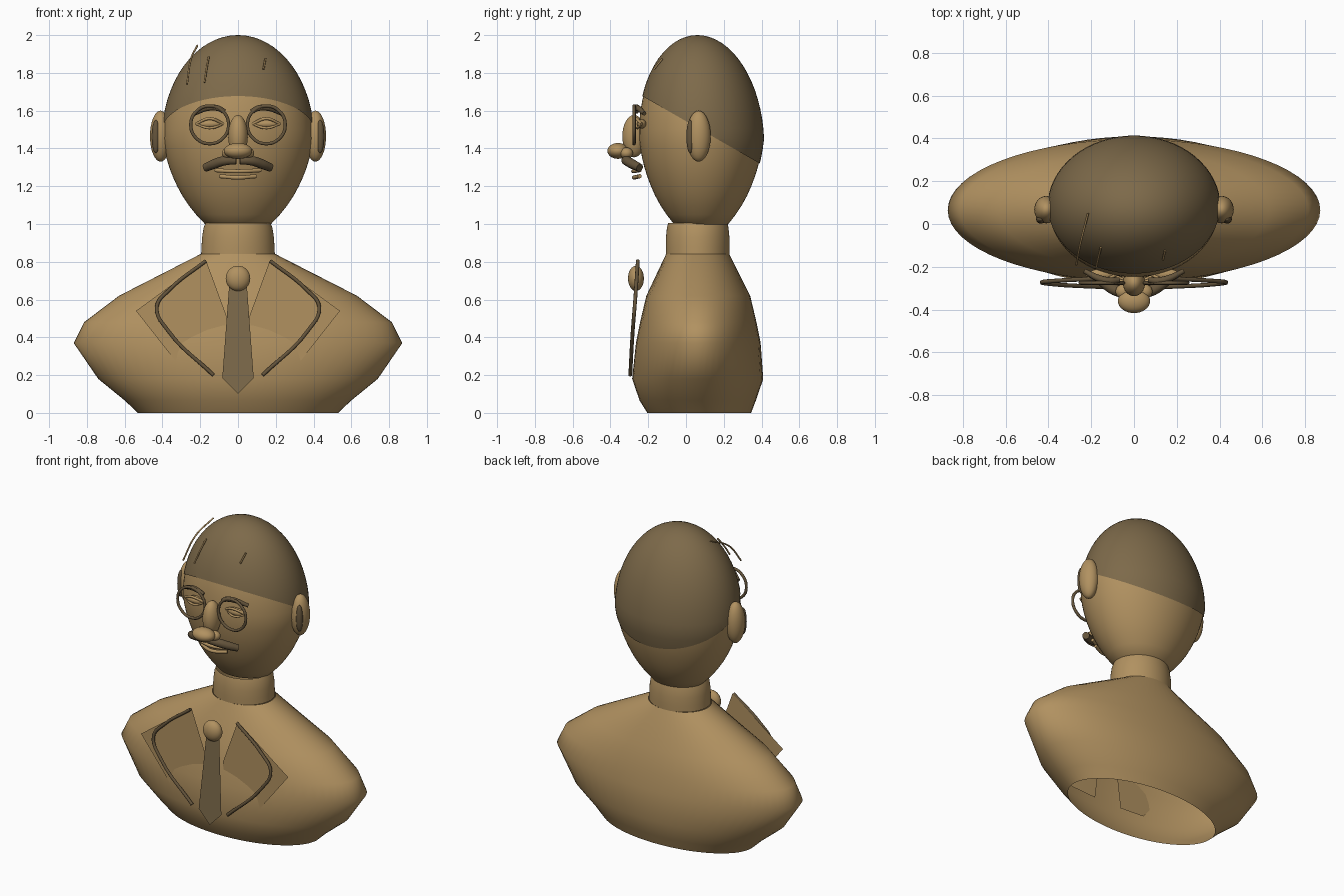
import bpy, bmesh, math
from mathutils import Vector

if "Cube" in bpy.data.objects:
    bpy.data.objects.remove(bpy.data.objects["Cube"])


def material(name, color):
    m = bpy.data.materials.new(name)
    m.diffuse_color = (*color, 1)
    m.use_nodes = True
    m.node_tree.nodes["Principled BSDF"].inputs["Base Color"].default_value = m.diffuse_color
    return m


BRONZE = material("bronze", (0.44, 0.285, 0.118))
BROWN = material("dull_brown", (0.205, 0.143, 0.068))
DARK = material("dark_brown", (0.13, 0.09, 0.045))


def finish(name, bm, mat, smooth=True):
    me = bpy.data.meshes.new(name)
    bm.to_mesh(me)
    bm.free()
    me.materials.append(mat)
    for p in me.polygons:
        p.use_smooth = smooth
    ob = bpy.data.objects.new(name, me)
    bpy.context.collection.objects.link(ob)
    return ob


def loft(name, rings, mat, segs=64, cut=None):
    """Stack of elliptical rings (z, centre y, radius x, radius y), open at the ends."""
    bm = bmesh.new()
    loops = []
    for z, cy, rx, ry in rings:
        loops.append([bm.verts.new((rx * math.cos(a), cy + ry * math.sin(a), z))
                      for a in (2 * math.pi * i / segs for i in range(segs))])
    for a, b in zip(loops, loops[1:]):
        for i in range(segs):
            j = (i + 1) % segs
            bm.faces.new((a[i], a[j], b[j], b[i]))
    bmesh.ops.remove_doubles(bm, verts=bm.verts, dist=1e-5)
    if cut:
        bmesh.ops.bisect_plane(bm, geom=bm.verts[:] + bm.edges[:] + bm.faces[:],
                               plane_co=cut[0], plane_no=cut[1], clear_inner=True)
    return finish(name, bm, mat)


def ball(name, loc, radii, mat):
    bm = bmesh.new()
    bmesh.ops.create_uvsphere(bm, u_segments=32, v_segments=16, radius=1)
    for v in bm.verts:
        v.co = Vector(loc) + Vector(c * r for c, r in zip(v.co, radii))
    return finish(name, bm, mat)


def tube(name, points, radius, mat, closed=False, steps=6, taper=None):
    """Round tube along a smooth path, turned into a mesh."""
    cu = bpy.data.curves.new(name, 'CURVE')
    cu.dimensions = '3D'
    cu.bevel_depth = radius
    cu.bevel_resolution = 3
    cu.use_fill_caps = True
    cu.resolution_u = steps
    sp = cu.splines.new('BEZIER')
    sp.bezier_points.add(len(points) - 1)
    for i, (bp, p) in enumerate(zip(sp.bezier_points, points)):
        bp.co = p
        bp.handle_left_type = bp.handle_right_type = 'AUTO'
        bp.radius = taper[i] if taper else 1
    sp.use_cyclic_u = closed
    tmp = bpy.data.objects.new(name, cu)
    bpy.context.collection.objects.link(tmp)
    bpy.context.view_layer.update()
    bm = bmesh.new()
    bm.from_mesh(bpy.data.meshes.new_from_object(tmp))
    bpy.data.objects.remove(tmp)
    bpy.data.curves.remove(cu)
    return finish(name, bm, mat)


def plate(name, points, mat):
    bm = bmesh.new()
    bm.faces.new([bm.verts.new(p) for p in points])
    return finish(name, bm, mat, False)


# Shoulders and chest, open underneath
loft("torso", [(0, .07, .53, .275), (.066, .062, .60, .308), (.18, .062, .74, .347),
               (.37, .065, .87, .33), (.48, .065, .815, .308), (.62, .065, .63, .275),
               (.84, .062, .2, .168)], BRONZE)

# Neck
loft("neck", [(.84, .062, .195, .168), (.88, .062, .193, .169), (.93, .062, .190, .168),
              (.98, .062, .182, .163), (1.005, .062, .172, .157)], BRONZE)

# Egg-shaped head and the hair cap that follows it
CY, CZ = .08, 1.45


def head_rings(grow):
    low = [(.96, .0), (.97, .10), (1.0, .175), (1.05, .222), (1.1, .262), (1.15, .295),
           (1.2, .322), (1.25, .345), (1.3, .364), (1.35, .379), (1.4, .39)]
    high = [(CZ + .542 * math.sin(t), .398 * math.cos(t))
            for t in (math.pi / 2 * i / 16 for i in range(17))]
    return [(CZ + (z - CZ) * grow, CY - .02 * max(0, z - CZ) / .55,
             r * grow, r * grow * .825) for z, r in low + high]


loft("head", head_rings(1.0), BRONZE)
loft("hair_cap", head_rings(1.015), BROWN, cut=((0, -.245, 1.685), (0, .574, 1)))

# Loose hairs
tube("hair_strand_long", [(-.27, -.19, 1.74), (-.25, -.09, 1.87), (-.215, .05, 1.945)], .005, BRONZE)
tube("hair_strand_middle", [(-.177, -.205, 1.75), (-.167, -.16, 1.82), (-.155, -.11, 1.885)], .005, BRONZE)
tube("hair_strand_short", [(.135, -.17, 1.82), (.145, -.125, 1.875)], .005, BRONZE)

# Nose
ball("nose_bridge", (0, -.275, 1.465), (.052, .062, .112), BRONZE)
ball("nose_tip", (0, -.36, 1.387), (.075, .056, .042), BRONZE)

# Lips
tube("upper_lip", [(-.12, -.245, 1.285), (-.04, -.275, 1.28), (.04, -.275, 1.28), (.12, -.245, 1.285)],
     .011, BRONZE)
tube("lower_lip", [(-.095, -.245, 1.253), (0, -.275, 1.246), (.095, -.245, 1.253)], .011, BRONZE)

# Paired parts
for side, s in (("left", -1), ("right", 1)):
    ball(side + "_ear", (s * .41, .067, 1.465), (.056, .064, .135), BRONZE)
    ball(side + "_ear_hollow", (s * .435, .022, 1.463), (.022, .02, .088), DARK)
    ball(side + "_nostril", (s * .05, -.315, 1.375), (.036, .034, .03), BRONZE)

    # Eye with upper and lower lids
    ex, ez = s * .15, 1.53
    ball(side + "_eye", (ex, -.235, ez), (.062, .026, .024), BRONZE)
    tube(side + "_upper_lid", [(ex - .072, -.235, ez), (ex, -.262, ez + .028), (ex + .072, -.235, ez)],
         .008, BRONZE)
    tube(side + "_lower_lid", [(ex - .072, -.235, ez), (ex, -.258, ez - .022), (ex + .072, -.235, ez)],
         .007, BRONZE)
    tube(side + "_eyebrow", [(s * .07, -.262, 1.595), (s * .11, -.265, 1.614),
                             (s * .16, -.255, 1.614), (s * .23, -.22, 1.585)],
         .016, DARK, taper=(.8, 1, 1, .7))

    # Round spectacle rim
    tube(side + "_spectacle_rim",
         [(ex + .1 * math.cos(a), -.275, ez - .005 + .1 * math.sin(a))
          for a in (math.pi / 4 * i for i in range(8))], .009, DARK, closed=True)

    # Moustache half
    tube(side + "_moustache", [(s * .01, -.32, 1.335), (s * .07, -.315, 1.335),
                               (s * .125, -.285, 1.318), (s * .172, -.245, 1.298)],
         .026, DARK, taper=(.8, 1, 1, .85))

    # Lapel plate and its piping
    plate(side + "_lapel", [(s * x, -.245, z) for x, z in
                            ((.17, .81), (.54, .54), (.28, .21), (.1, .2), (.06, .51))], BRONZE)
    tube(side + "_lapel_piping", [(s * .17, -.255, .805), (s * .36, -.265, .655), (s * .43, -.272, .56),
                                  (s * .37, -.282, .435), (s * .13, -.295, .2)], .01, DARK)

# Tie
ball("tie_knot", (0, -.265, .712), (.065, .042, .067), BRONZE)
plate("tie_blade", [(-.045, -.262, .7), (-.083, -.293, .185), (0, -.298, .1),
                    (.083, -.293, .185), (.045, -.262, .7)], BROWN)
